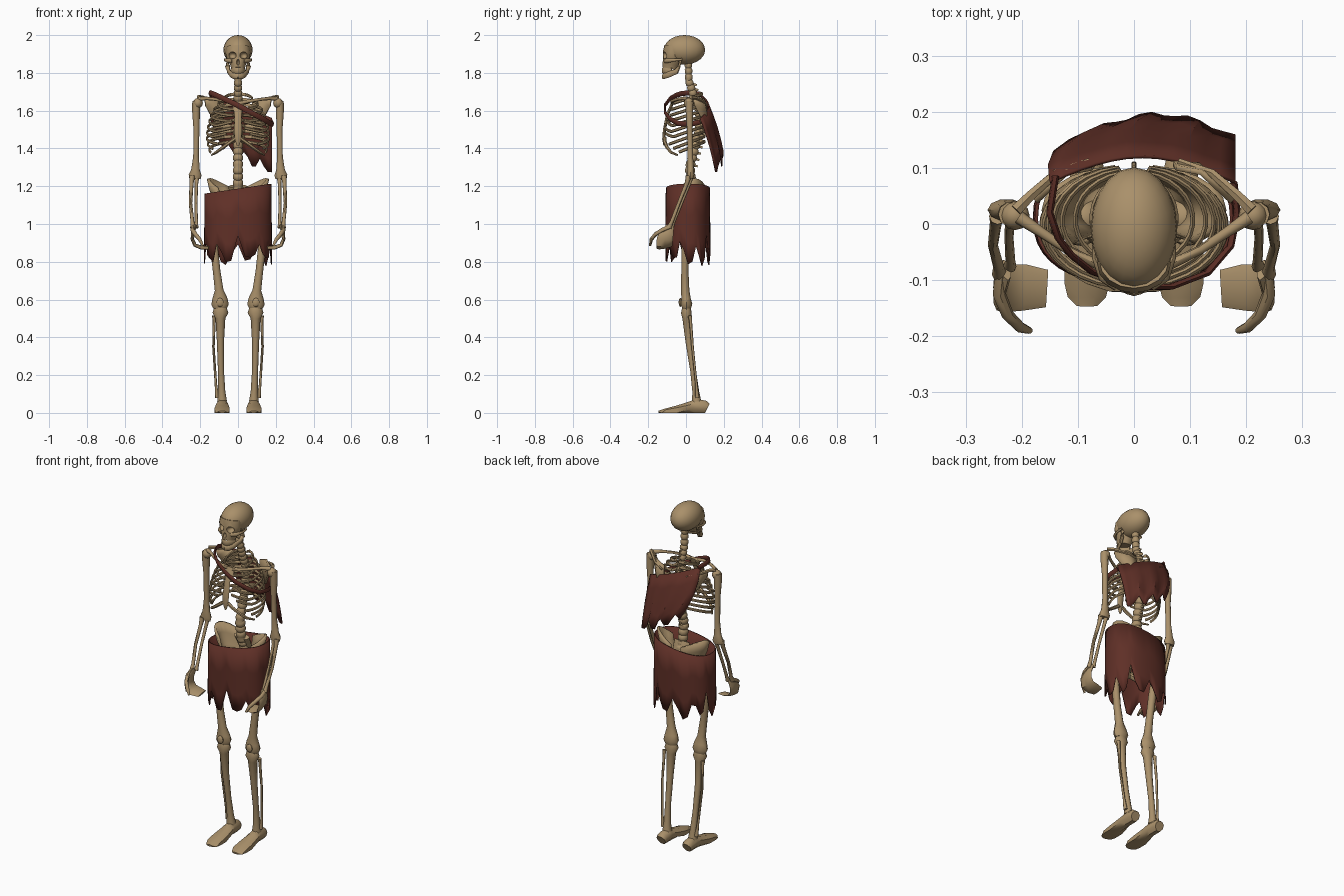
import bpy, bmesh, math, random
from mathutils import Vector, Matrix

random.seed(4)

def material(name, rgb):
    m = bpy.data.materials.new(name)
    m.diffuse_color = (*rgb, 1)
    return m

BONE = material("old bone", (0.40, 0.28, 0.145))
CLOTH = material("dark red cloth", (0.115, 0.029, 0.02))

def sweep(bm, pts, radii, n=8, ref=(1, 0, 0), turn=0.0):
    """Tube through pts; each radius is a number or (along ref, across)."""
    pts, ref, rings = [Vector(p) for p in pts], Vector(ref), []
    for i, p in enumerate(pts):
        t = (pts[min(i + 1, len(pts) - 1)] - pts[max(i - 1, 0)]).normalized()
        u = (ref - t * ref.dot(t)).normalized()
        w = t.cross(u)
        r = radii[i] if isinstance(radii, list) else radii
        a, b = r if isinstance(r, tuple) else (r, r)
        ang = [2 * math.pi * k / n + turn for k in range(n)]
        rings.append([bm.verts.new(p + u * a * math.cos(q) + w * b * math.sin(q)) for q in ang])
    for r0, r1 in zip(rings, rings[1:]):
        for k in range(n):
            bm.faces.new((r0[k], r0[(k + 1) % n], r1[(k + 1) % n], r1[k]))
    bm.faces.new(rings[0][::-1])
    bm.faces.new(rings[-1])

def ball(bm, loc, r, u=12, v=8):
    bmesh.ops.create_uvsphere(bm, u_segments=u, v_segments=v, radius=1,
                              matrix=Matrix.Translation(loc) @ Matrix.Diagonal((*r, 1)))

def sheet(bm, rows, closed=False):
    """Surface through rows of points."""
    vs = [[bm.verts.new(p) for p in row] for row in rows]
    for a, b in zip(vs, vs[1:]):
        for k in range(len(a) if closed else len(a) - 1):
            j = (k + 1) % len(a)
            bm.faces.new((a[k], a[j], b[j], b[k]))

def finish(name, bm, mat=BONE, mirror=False, thick=0, angle=45, cutter=None):
    bmesh.ops.recalc_face_normals(bm, faces=bm.faces)
    me = bpy.data.meshes.new(name)
    bm.to_mesh(me)
    bm.free()
    me.materials.append(mat)
    ob = bpy.data.objects.new(name, me)
    bpy.context.collection.objects.link(ob)
    bpy.ops.object.select_all(action='DESELECT')
    bpy.context.view_layer.objects.active = ob
    ob.select_set(True)
    if cutter:
        m = ob.modifiers.new("cut", 'BOOLEAN')
        m.operation, m.object, m.solver = 'DIFFERENCE', cutter, 'EXACT'
        bpy.ops.object.modifier_apply(modifier="cut")
    if angle:
        bpy.ops.object.shade_smooth_by_angle(angle=math.radians(angle))
    if thick:
        ob.modifiers.new("thickness", 'SOLIDIFY').thickness = thick
        ob.modifiers["thickness"].offset = 0
    if mirror:
        ob.modifiers.new("mirror", 'MIRROR').use_mirror_merge = False
    return ob

# Skull: cranium and face with eye and nose hollows
bm = bmesh.new()
for s in (1, -1):
    ball(bm, (s * .031, -.122, 1.893), (.022, .035, .019))
ball(bm, (0, -.132, 1.857), (.011, .022, .017), 8, 6)
holes = finish("skull_hollows", bm, angle=0)
holes.hide_render = True
bm = bmesh.new()
ball(bm, (0, -.008, 1.922), (.077, .109, .078), 20, 14)
finish("cranium", bm, cutter=holes)
bm = bmesh.new()
sweep(bm, [(0, -.065, 1.94), (0, -.07, 1.905), (0, -.072, 1.87), (0, -.08, 1.845), (0, -.085, 1.822)],
      [(.062, .05), (.066, .053), (.058, .05), (.042, .047), (.036, .04)], 16)
finish("face", bm, cutter=holes)
bpy.data.objects.remove(holes)

# Jaw, teeth and cheekbones
bm = bmesh.new()
sweep(bm, [(.056, -.03, 1.87), (.055, -.035, 1.835), (.05, -.05, 1.808), (.035, -.095, 1.79),
           (.018, -.115, 1.784), (-.001, -.12, 1.783)],
      [(.006, .013), (.007, .014), (.014, .008), (.016, .008), (.017, .008), (.017, .008)], 8, (.1, .3, 1))
finish("jaw", bm, mirror=True)
bm = bmesh.new()
sweep(bm, [(.036, -.075, 1.813), (.028, -.105, 1.813), (.012, -.121, 1.813), (-.001, -.124, 1.813)],
      (.016, .005), 6, (0, 0, 1))
finish("teeth", bm, mirror=True)
bm = bmesh.new()
sweep(bm, [(.03, -.11, 1.863), (.055, -.095, 1.865), (.07, -.06, 1.868), (.069, -.02, 1.872)],
      [(.012, .01), (.012, .009), (.007, .005), (.006, .005)], 8, (0, 0, 1))
finish("cheekbones", bm, mirror=True)

# Spine: a path with alternating thick vertebrae and thin discs
path = [Vector(p) for p in [(0, .012, 1.86), (0, .015, 1.76), (0, .04, 1.68), (0, .07, 1.6), (0, .072, 1.5),
                            (0, .045, 1.4), (0, .02, 1.3), (0, .03, 1.2), (0, .065, 1.12)]]
bm = bmesh.new()
pts, rad = [], []
for i, (a, b) in enumerate(zip(path, path[1:])):
    for k in range(12):
        pts.append(a.lerp(b, k / 12))
        rad.append((.021 + .0011 * i) * (.78 if k % 4 == 0 else 1))
    if 0 < i < 6:
        for k in (2, 6, 10):
            c = a.lerp(b, k / 12)
            sweep(bm, [c, c + Vector((0, .038, -.012))], [(.007, .01), (.004, .006)], 6)
sweep(bm, pts, rad, 10)
finish("spine", bm)

# Ribs
bm = bmesh.new()
widths = [.075, .105, .128, .143, .153, .16, .164, .165, .16, .152]
for i, w in enumerate(widths):
    zb, drop = 1.688 - .028 * i, .05 + .004 * i
    yf = -.068 - .045 * min(1, i / 5)
    yb = .088 + .014 * min(1, i / 3)
    end = -78 if i < 6 else -68 + 17 * (i - 6)
    rib = [(.012, .068, zb + .004)]
    for k in range(14):
        q = math.radians(78 + (end - 78) * k / 13)
        y = (yb + yf) / 2 + (yb - yf) / 2 * math.sin(q)
        rise = .03 * max(0, k - 10) / 3 if i in (4, 5, 6) else 0
        rib.append((w * math.cos(q), y, zb - drop * (1 - math.sin(q)) / 2 + rise))
    sweep(bm, rib, (.0085, .005), 6, (0, 0, 1))
# Costal margin below the breastbone
sweep(bm, [(.012, -.112, 1.455), (.04, -.112, 1.435), (.08, -.1, 1.405), (.115, -.08, 1.38), (.14, -.045, 1.365)],
      [.01, .01, .009, .008, .005], 6, (0, 0, 1))
finish("ribs", bm, mirror=True)
bm = bmesh.new()
sweep(bm, [(0, -.07, 1.65), (0, -.08, 1.62), (0, -.098, 1.58), (0, -.114, 1.5), (0, -.118, 1.45), (0, -.115, 1.415)],
      [(.03, .007), (.028, .008), (.018, .008), (.021, .008), (.018, .008), (.006, .005)], 8)
finish("breastbone", bm)

# Shoulder girdle
bm = bmesh.new()
sweep(bm, [(.018, -.07, 1.643), (.06, -.075, 1.65), (.12, -.045, 1.66), (.165, -.015, 1.665), (.205, .012, 1.662)],
      [.012, .009, .008, .009, .012], 8, (0, 0, 1))
finish("collarbones", bm, mirror=True)
bm = bmesh.new()
sheet(bm, [[(.075, .1, 1.65), (.12, .092, 1.665), (.175, .04, 1.66)],
           [(.07, .108, 1.6), (.115, .105, 1.59), (.17, .05, 1.625)],
           [(.088, .108, 1.51), (.098, .108, 1.505), (.11, .104, 1.515)]])
finish("shoulder_blades", bm, mirror=True, thick=.01)
bm = bmesh.new()
sweep(bm, [(.08, .112, 1.63), (.14, .09, 1.65), (.185, .05, 1.67), (.21, .025, 1.672)], [.006, .008, .01, .012], 6, (0, 0, 1))
finish("shoulder_ridges", bm, mirror=True)

# Arms
bm = bmesh.new()
ball(bm, (.212, .015, 1.64), (.026, .026, .027))
sweep(bm, [(.22, .017, 1.65), (.222, .018, 1.6), (.22, .02, 1.5), (.222, .023, 1.36), (.225, .025, 1.29),
           (.227, .025, 1.26), (.228, .024, 1.24)],
      [.022, .021, .0155, .015, (.022, .017), (.034, .02), (.03, .016)], 10)
finish("upper_arms", bm, mirror=True)
bm = bmesh.new()
for dx, dy, r in ((.014, -.008, .009), (-.012, .006, .008)):
    sweep(bm, [(.229 + dx, .022 + dy, 1.255), (.232 + dx, .012 + dy, 1.215), (.236 + dx * 1.1, -.03 + dy, 1.11),
               (.23 + dx * .8, -.07 + dy * .8, 1.01), (.23 + dx * .7, -.082 + dy, .98)],
          [r * 1.7, r * 1.2, r, r * 1.1, r * 1.5], 8)
finish("forearms", bm, mirror=True)
bm = bmesh.new()
sweep(bm, [(.228, -.082, .99), (.238, -.1, .955), (.242, -.112, .92), (.228, -.115, .888), (.195, -.113, .876), (.155, -.115, .874)],
      [(.02, .009), (.036, .01), (.043, .009), (.043, .008), (.042, .007), (.034, .005)], 8, (0, 1, 0.2))
sweep(bm, [(.236, -.085, .985), (.24, -.125, .968), (.225, -.162, .945), (.203, -.184, .918), (.186, -.19, .885)],
      [.012, .012, .011, .01, .006], 8, (1, -.4, 0))
finish("hands", bm, mirror=True)

# Pelvis: flared wings, sacrum and lower ring
bm = bmesh.new()
rows = []
for v, a, b in ((0, .158, .075), (.3, .145, .07), (.65, .12, .06), (1, .08, .05)):
    row = []
    for k in range(9):
        q = math.radians(-48 + 126 * k / 8)
        top = 1.19 + .052 * math.sin(math.pi * k / 8)
        row.append((a * math.cos(q), .025 + b * math.sin(q), top + (1.05 - top) * v))
    rows.append(row)
sheet(bm, rows)
finish("hip_wings", bm, mirror=True, thick=.014)
bm = bmesh.new()
ball(bm, (.09, .01, 1.05), (.04, .038, .04))
sweep(bm, [(.09, .0, 1.04), (.04, -.045, 1.015), (-.002, -.05, 1.005)], .016, 8, (0, 0, 1))
sweep(bm, [(.09, .03, 1.04), (.07, .04, .98), (.045, .0, .955), (.012, -.045, 1.0)], .016, 8, (0, 1, .1))
finish("lower_pelvis", bm, mirror=True)
bm = bmesh.new()
sweep(bm, [(0, .035, 1.2), (0, .07, 1.13), (0, .085, 1.06), (0, .07, 1.0)], [(.05, .02), (.045, .018), (.025, .014), (.006, .006)], 10)
finish("sacrum", bm)

# Legs
bm = bmesh.new()
ball(bm, (.095, .005, 1.04), (.028, .028, .028))
sweep(bm, [(.1, .005, 1.04), (.135, .006, 1.03), (.142, .007, .99), (.13, -.003, .9), (.113, -.006, .75),
           (.1, -.004, .65), (.096, .0, .605), (.095, .003, .575), (.095, .003, .552)],
      [.02, .022, .024, .021, .02, .023, (.04, .026), (.046, .032), (.036, .024)], 10)
finish("thighs", bm, mirror=True)
bm = bmesh.new()
ball(bm, (.095, -.03, .585), (.02, .009, .024), 10, 6)
sweep(bm, [(.093, .002, .555), (.093, .002, .53), (.093, .004, .5), (.093, .015, .38), (.09, .038, .22),
           (.086, .052, .11), (.084, .056, .06)],
      [(.034, .024), (.042, .03), (.026, .024), .019, .016, .019, .026], 10)
sweep(bm, [(.127, .02, .515), (.126, .024, .49), (.13, .035, .35), (.117, .055, .15), (.11, .06, .08)],
      [.011, .008, .0065, .0065, .011], 8)
finish("shins", bm, mirror=True)

# Feet
bm = bmesh.new()
c = 1 / math.cos(math.pi / 8)
prof = [(.113, .026, .03, .052), (.1, .03, .036, .066), (.05, .03, .036, .072), (.015, .034, .034, .058), (-.05, .04, .04, .038),
        (-.105, .04, .04, .024), (-.13, .034, .034, .016), (-.146, .018, .018, .011)]
sweep(bm, [(.084, y, h / 2) for y, _, _, h in prof], [(a * c, h / 2 * c) for _, a, _, h in prof], 8, turn=math.pi / 8)
for v in bm.verts:  # flat sole
    v.co.z = 0 if v.co.z < .012 and v.co.y > -.14 else max(0, v.co.z)
finish("feet", bm, mirror=True)

# Torn skirt
bm = bmesh.new()
n, rows = 40, [[], [], [], []]
for k in range(n):
    q = 2 * math.pi * k / n
    cx, cy = math.cos(q), math.sin(q)
    x = .174 * math.copysign(abs(cx) ** .85, cx)
    y = .01 + .114 * math.copysign(abs(cy) ** .85, cy)
    top = 1.187 + .026 * x / .174
    low = (.80, .82, .89, .85)[k % 4] + random.uniform(-.025, .025) + (.05 if k % 12 == 6 else 0)
    for j, t in enumerate((0, .4, .75, 1)):
        f = 1 + .02 * t
        rows[j].append((x * f, .01 + (y - .01) * f, top + (low - top) * t))
sheet(bm, rows, closed=True)
finish("torn_skirt", bm, CLOTH, thick=.006, angle=30)

# Chest strap
bm = bmesh.new()
sweep(bm, [(-.14, .085, 1.685), (-.15, .02, 1.695), (-.135, -.025, 1.69), (-.112, -.055, 1.68), (-.075, -.085, 1.663),
           (0, -.112, 1.628), (.065, -.112, 1.592), (.13, -.088, 1.558), (.172, -.04, 1.532), (.184, .02, 1.528), (.178, .075, 1.54)],
      (.014, .006), 6, (.2, 0, 1))
finish("chest_strap", bm, CLOTH)

# Ragged back cloth hanging away from the ribs
bm = bmesh.new()
rows, m = [[] for _ in range(5)], 12
for k in range(m + 1):
    u = k / m
    jag = (.0, .04, .015, -.01)[k % 4] + random.uniform(-.01, .01)
    a = Vector((-.15 + .33 * u, .075 + .045 * math.sin(math.pi * u), 1.69 - .13 * u))
    b = Vector((-.075 + .255 * u, .165 + .035 * math.sin(math.pi * u) - .012 * u, 1.395 - .12 * u + jag))
    for j in range(5):
        t = j / 4
        p = a.lerp(b, t)
        p.x -= .03 * (1 - u) * math.sin(math.pi * t)
        p.y += .008 * math.sin(math.pi * t) + .004 * math.sin(k * 1.7) * t
        rows[j].append(p)
sheet(bm, rows)
finish("back_cloth", bm, CLOTH, thick=.006, angle=30)
